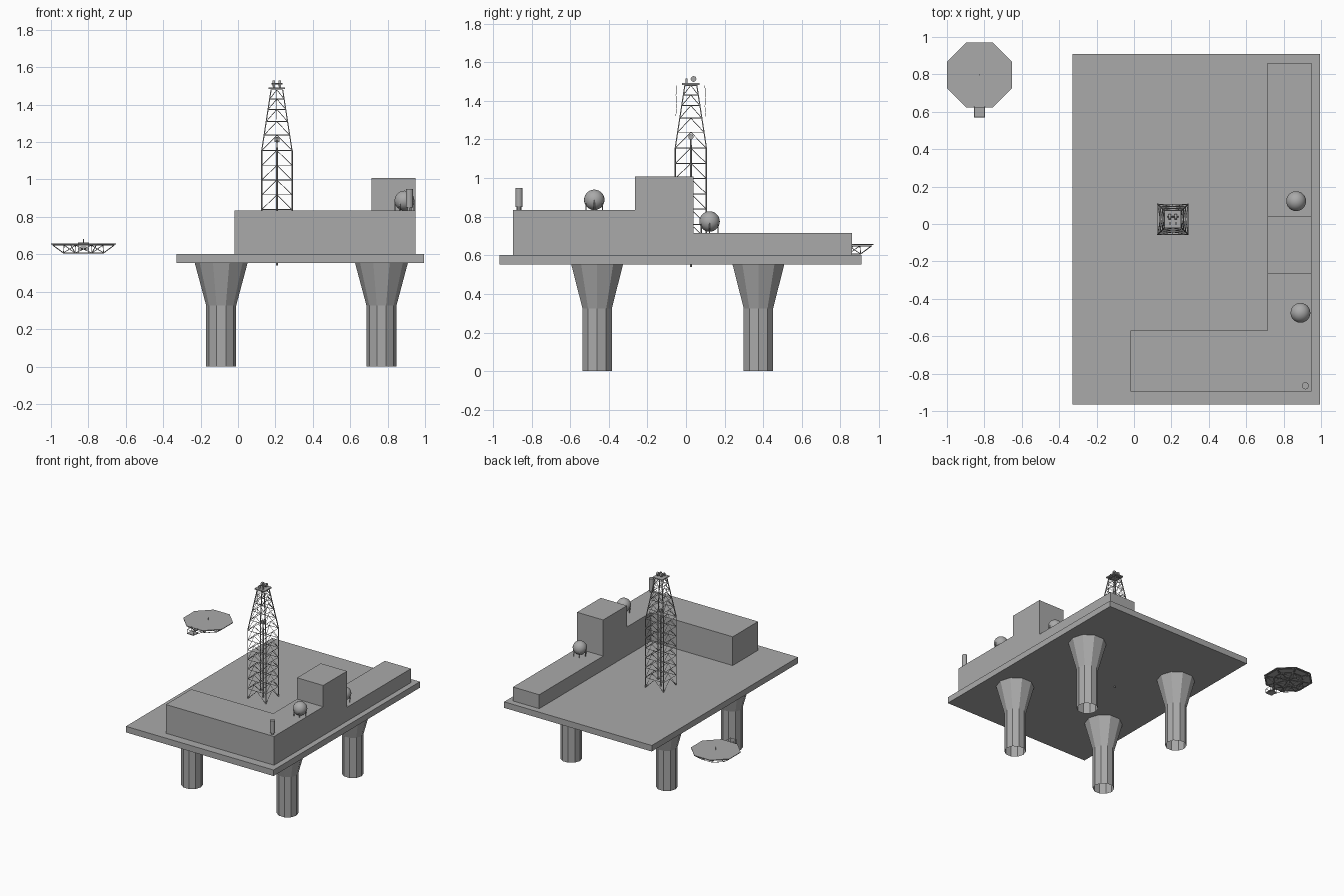
import bpy, bmesh, math
from mathutils import Vector, Matrix

if "Cube" in bpy.data.objects:
    bpy.data.objects.remove(bpy.data.objects["Cube"], do_unlink=True)

grey = bpy.data.materials.new("plain grey")
grey.use_nodes = True
grey.diffuse_color = (0.4, 0.4, 0.4, 1)
grey.node_tree.nodes["Principled BSDF"].inputs["Base Color"].default_value = (0.4, 0.4, 0.4, 1)


def finish(name, bm, smooth=False):
    mesh = bpy.data.meshes.new(name)
    bm.to_mesh(mesh)
    bm.free()
    mesh.materials.append(grey)
    for p in mesh.polygons:
        p.use_smooth = smooth
    obj = bpy.data.objects.new(name, mesh)
    bpy.context.collection.objects.link(obj)
    return obj


def add_box(bm, lo, hi):
    lo, hi = Vector(lo), Vector(hi)
    m = Matrix.Translation((lo + hi) / 2) @ Matrix.Diagonal((*(hi - lo), 1))
    bmesh.ops.create_cube(bm, size=1, matrix=m)


def box(name, lo, hi):
    bm = bmesh.new()
    add_box(bm, lo, hi)
    return finish(name, bm)


def bar(bm, a, b, r=0.002, sides=4):
    a, b = Vector(a), Vector(b)
    d = b - a
    m = Matrix.Translation((a + b) / 2) @ d.to_track_quat('Z', 'Y').to_matrix().to_4x4()
    bmesh.ops.create_cone(bm, cap_ends=True, segments=sides, radius1=r, radius2=r,
                          depth=d.length, matrix=m)


def chain(bm, pts, r=0.002, closed=False):
    for a, b in zip(pts, pts[1:] + (pts[:1] if closed else [])):
        bar(bm, a, b, r)


# Main deck and the blocks on it
DECK = 0.602
box("main_deck", (-0.33, -0.965, 0.553), (0.995, 0.91, DECK))

bm = bmesh.new()
outline = [(-0.02, -0.895), (0.95, -0.895), (0.95, -0.265), (0.715, -0.265),
           (0.715, -0.57), (-0.02, -0.57)]
face = bm.faces.new([bm.verts.new((x, y, DECK)) for x, y in outline])
up = bmesh.ops.extrude_face_region(bm, geom=[face])
bmesh.ops.translate(bm, vec=(0, 0, 0.835 - DECK),
                    verts=[g for g in up["geom"] if isinstance(g, bmesh.types.BMVert)])
bmesh.ops.recalc_face_normals(bm, faces=bm.faces)
finish("quarters_block", bm)
box("tall_block", (0.715, -0.265, DECK), (0.95, 0.04, 1.008))
box("low_block", (0.715, 0.04, DECK), (0.95, 0.86, 0.715))

# Ten-sided hollow legs with flared heads
for x, side in ((-0.09, "right"), (0.767, "left")):
    for y, end in ((-0.46, "front"), (0.375, "back")):
        bm = bmesh.new()
        rings = []
        for r, z in ((0.08, 0), (0.08, 0.325), (0.141, 0.553)):
            rings.append([bm.verts.new((x + r * math.cos(i * math.tau / 10),
                                        y + r * math.sin(i * math.tau / 10), z))
                          for i in range(10)])
        for low, high in zip(rings, rings[1:]):
            for i in range(10):
                j = (i + 1) % 10
                bm.faces.new((low[i], low[j], high[j], high[i]))
        finish(f"{end}_{side}_leg", bm)

# Spherical tanks on short stands, and the upright tank
for name, x, y, floor, z in (("front_tank", 0.89, -0.475, 0.835, 0.887),
                             ("back_tank", 0.867, 0.122, 0.715, 0.775)):
    bm = bmesh.new()
    bmesh.ops.create_uvsphere(bm, u_segments=24, v_segments=14, radius=0.053,
                              matrix=Matrix.Translation((x, y, z)))
    finish(name, bm, True)
    bm = bmesh.new()
    for i in range(6):
        a = i * math.tau / 6
        px, py = x + 0.05 * math.cos(a), y + 0.05 * math.sin(a)
        bar(bm, (px, py, floor), (px, py, z), 0.003)
    finish(name + "_stand", bm)
bm = bmesh.new()
bar(bm, (0.916, -0.865, 0.85), (0.916, -0.865, 0.948), 0.019, 16)
bar(bm, (0.916, -0.865, 0.835), (0.916, -0.865, 0.85), 0.012, 8)
finish("upright_tank", bm)

# Lattice derrick: straight lower section, tapered upper section
CX, CY, WAIST, TOP = 0.208, 0.025, 1.155, 1.48


def corners(z):
    h = 0.081 if z <= WAIST else 0.081 - 0.05 * (z - WAIST) / (TOP - WAIST)
    return [Vector((CX + sx * h, CY + sy * h, z))
            for sx, sy in ((-1, -1), (1, -1), (1, 1), (-1, 1))]


levels = [DECK + (WAIST - DECK) * i / 7 for i in range(8)]
levels += [1.237, 1.31, 1.375, 1.43, TOP]
bm = bmesh.new()
for i in range(4):
    chain(bm, [corners(z)[i] for z in (DECK, WAIST, TOP)], 0.004)
for z0, z1 in zip(levels, levels[1:]):
    low, high = corners(z0), corners(z1)
    chain(bm, high, 0.0022, True)
    for i in range(4):
        j = (i + 1) % 4
        mid = (high[i] + high[j]) / 2
        bar(bm, low[i], mid, 0.0018)
        bar(bm, low[j], mid, 0.0018)
finish("derrick_lattice", bm)

# Crown platform with two sheaves and rails
bm = bmesh.new()
add_box(bm, (CX - 0.044, CY - 0.046, 1.483), (CX + 0.044, CY + 0.046, 1.492))
for s in (-1, 1):
    x = CX + s * 0.016
    bar(bm, (x - 0.007, CY + 0.014, 1.513), (x + 0.007, CY + 0.014, 1.513), 0.015, 12)
    add_box(bm, (x - 0.006, CY - 0.028, 1.492), (x + 0.006, CY - 0.018, 1.515))
bar(bm, (CX - 0.03, CY + 0.014, 1.513), (CX + 0.03, CY + 0.014, 1.513), 0.004)
finish("crown_platform", bm)

# Drill string, travelling block and loose hoses
bm = bmesh.new()
bar(bm, (CX, CY, 0.54), (CX, CY, 1.17), 0.005, 8)
bar(bm, (CX, CY, 1.17), (CX, CY, 1.2), 0.003, 6)
bar(bm, (CX - 0.006, CY, 1.213), (CX + 0.006, CY, 1.213), 0.014, 10)
add_box(bm, (CX - 0.013, CY - 0.006, 1.2), (CX + 0.013, CY + 0.006, 1.225))
finish("drill_string", bm)
bm = bmesh.new()
for s in (-1, 1):
    chain(bm, [Vector((CX, CY + s * y, z)) for y, z in
               ((0.072, 1.48), (0.077, 1.43), (0.073, 1.37), (0.078, 1.32))], 0.0012)
finish("hanging_hoses", bm)

# Octagonal landing pad
PX, PY, PZ = -0.826, 0.797, 0.655


def octagon(r, z):
    return [Vector((PX + r * math.cos((i + 0.5) * math.tau / 8),
                    PY + r * math.sin((i + 0.5) * math.tau / 8), z)) for i in range(8)]


R = 0.173 / math.cos(math.pi / 8)
bm = bmesh.new()
bmesh.ops.create_cone(bm, cap_ends=True, segments=8, radius1=R, radius2=R, depth=0.005,
                      matrix=Matrix.Translation((PX, PY, PZ)) @ Matrix.Rotation(math.pi / 8, 4, 'Z'))
bar(bm, (PX, PY, PZ), (PX, PY, 0.683), 0.003)
finish("landing_pad", bm)

# Truss under the pad
bm = bmesh.new()
rim, mid, base = octagon(R * 0.95, 0.649), octagon(R * 0.6, 0.649), octagon(R * 0.62, 0.607)
for ring in (rim, mid, base):
    chain(bm, ring, 0.0025, True)
for i in range(8):
    bar(bm, rim[i], base[i], 0.0025)
    bar(bm, mid[i], base[i], 0.002)
    bar(bm, mid[i], base[(i + 1) % 8], 0.002)
    bar(bm, rim[i], mid[i], 0.002)
for i in range(4):
    bar(bm, base[i], base[i + 4], 0.002)
    bar(bm, mid[i], mid[i + 4], 0.002)
finish("pad_truss", bm)

# Small access landing with handrail at the pad's front edge
bm = bmesh.new()
add_box(bm, (PX - 0.03, PY - 0.228, 0.625), (PX + 0.03, PY - 0.168, 0.63))
rail = [Vector((PX + x, PY + y, 0.66)) for x, y in
        ((-0.028, -0.17), (-0.028, -0.226), (0.028, -0.226), (0.028, -0.17))]
chain(bm, rail, 0.002)
for p in rail:
    bar(bm, p, (p.x, p.y, 0.627), 0.002)
for s in (-1, 1):
    bar(bm, (PX + s * 0.028, PY - 0.2, 0.625), (PX + s * 0.028, PY - 0.1, 0.607), 0.002)
for i in range(3):
    add_box(bm, (PX - 0.015, PY - 0.185 + i * 0.01, 0.634 + i * 0.007),
            (PX + 0.015, PY - 0.173 + i * 0.01, 0.637 + i * 0.007))
finish("pad_access_landing", bm)
